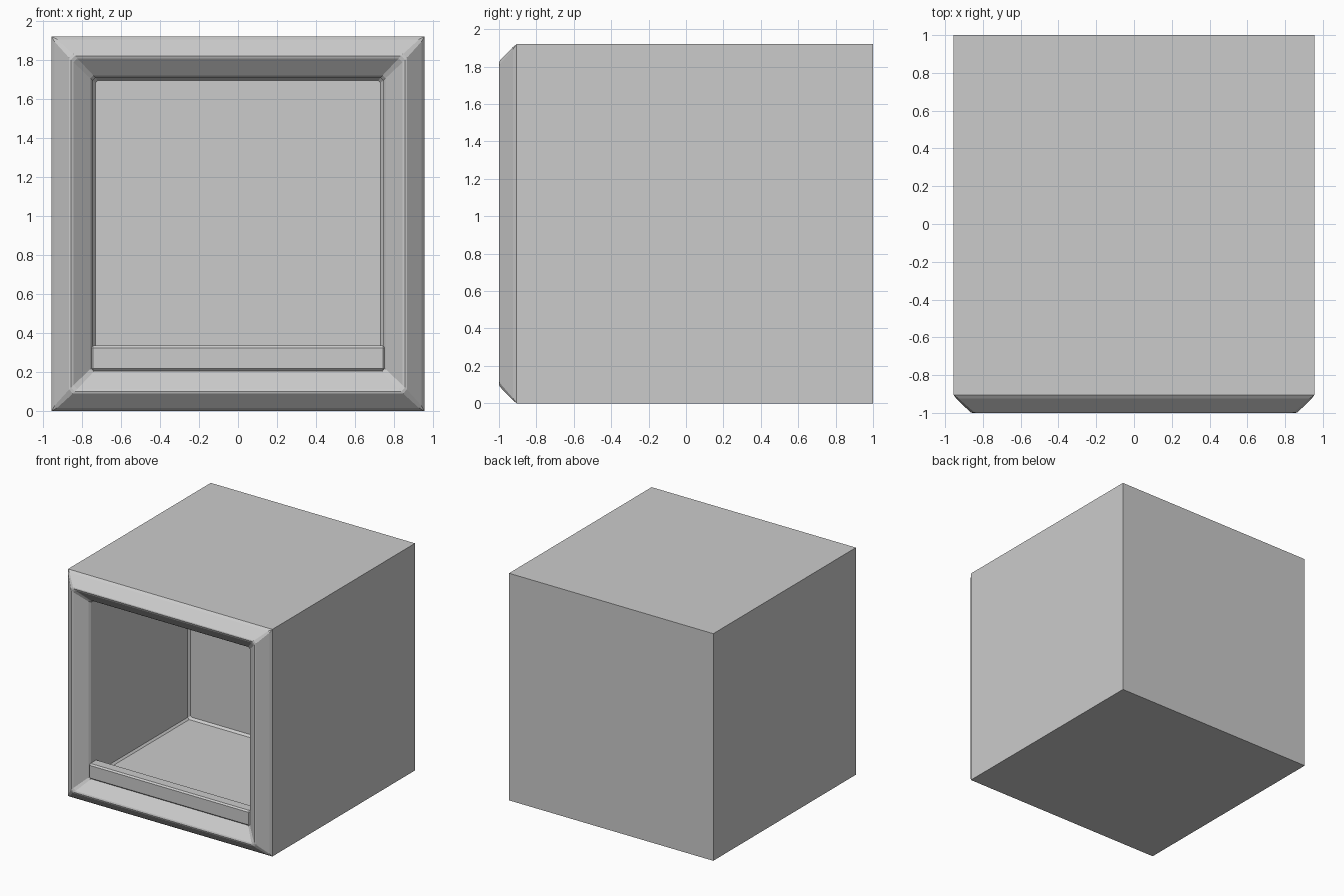
import bpy
import bmesh

if "Cube" in bpy.data.objects:
    bpy.data.objects.remove(bpy.data.objects["Cube"])

grey = bpy.data.materials.new("plain_grey")
grey.use_nodes = True
GREY = (0.6, 0.6, 0.6, 1)
grey.diffuse_color = GREY
grey.node_tree.nodes["Principled BSDF"].inputs["Base Color"].default_value = GREY

MID = 0.96  # height of the centre axis


def finish(name, bm):
    """Turn a bmesh into a named grey object."""
    bmesh.ops.remove_doubles(bm, verts=bm.verts, dist=0.0005)
    bmesh.ops.recalc_face_normals(bm, faces=bm.faces)
    mesh = bpy.data.meshes.new(name)
    bm.to_mesh(mesh)
    bm.free()
    mesh.materials.append(grey)
    obj = bpy.data.objects.new(name, mesh)
    bpy.context.collection.objects.link(obj)
    return obj


def ring(bm, half, y, cut):
    """Square loop around the centre axis with cut corners."""
    s = half - cut
    points = [(half, -s), (half, s), (s, half), (-s, half),
              (-half, s), (-half, -s), (-s, -half), (s, -half)]
    return [bm.verts.new((x, y, MID + z)) for x, z in points]


# Housing: from the back, over the bevelled front rim, into the cavity
profile = [  # half size, y, corner cut
    (0.96, 1.0, 0), (0.96, -0.905, 0), (0.945, -0.925, 0.012),
    (0.87, -0.997, 0.02), (0.86, -1.0, 0.02), (0.847, -0.995, 0.02),
    (0.76, -0.92, 0.015), (0.748, -0.9, 0.015),
    (0.748, 0.39, 0.015), (0.733, 0.41, 0.01),
]
bm = bmesh.new()
loops = [ring(bm, *p) for p in profile]
for a, b in zip(loops, loops[1:]):
    for i in range(8):
        j = (i + 1) % 8
        bm.faces.new((a[i], a[j], b[j], b[i]))
bm.faces.new(loops[0])
bm.faces.new(loops[-1])
housing = finish("housing", bm)
housing.scale.x = 0.995

# Raised sill across the bottom of the opening
bm = bmesh.new()
bmesh.ops.create_cube(bm, size=1)
bmesh.ops.scale(bm, vec=(1.51, 0.1, 0.13), verts=bm.verts)
bmesh.ops.translate(bm, vec=(0, -0.872, 0.27), verts=bm.verts)
bmesh.ops.bevel(bm, geom=bm.edges[:], offset=0.012, segments=1, affect='EDGES')
finish("front_sill", bm)
